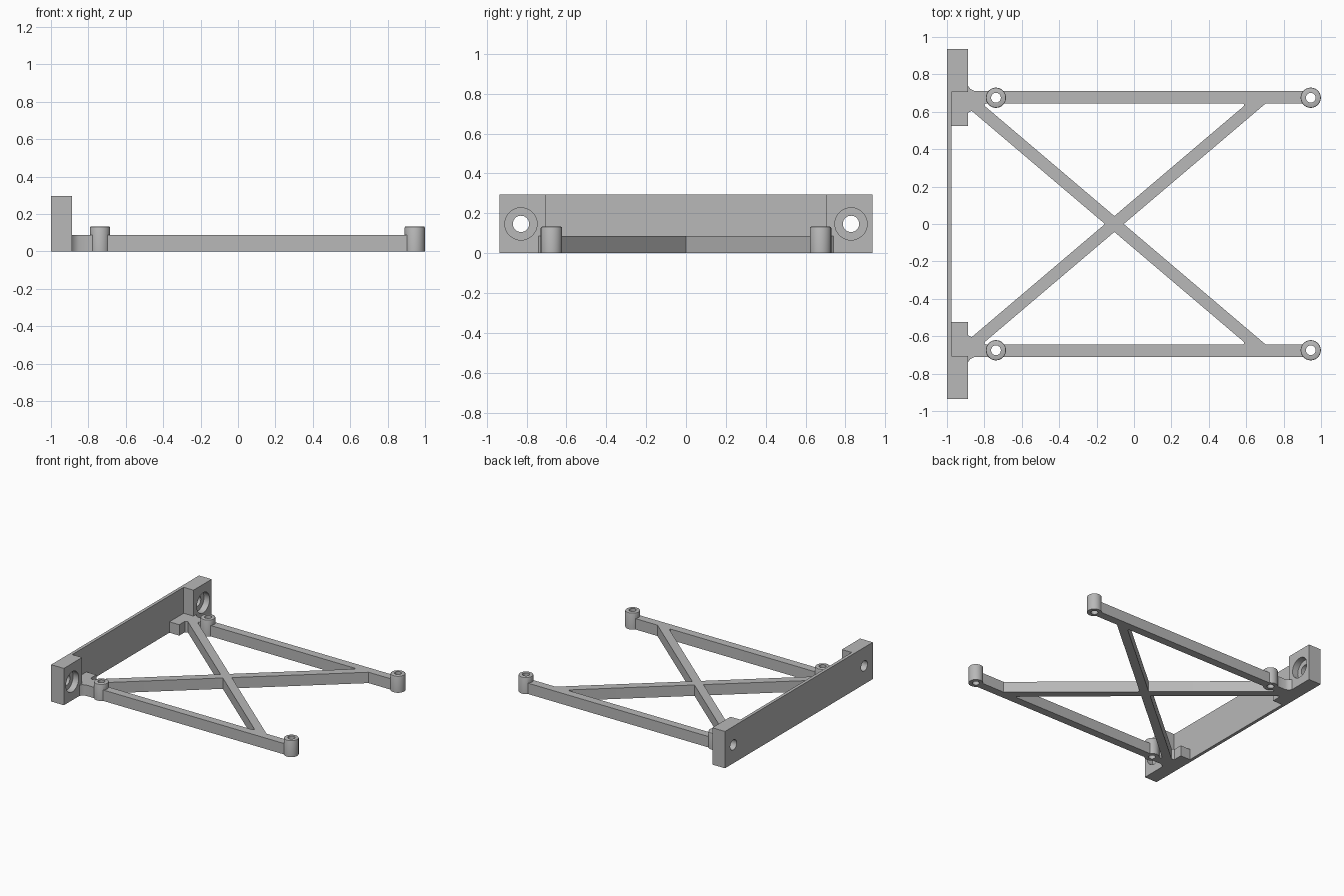
import bpy
import bmesh
from mathutils import Matrix

if "Cube" in bpy.data.objects:
    bpy.data.objects.remove(bpy.data.objects["Cube"], do_unlink=True)

grey = bpy.data.materials.new("plain grey")
grey.use_nodes = True
GREY = (0.48, 0.48, 0.48, 1)
grey.diffuse_color = GREY
grey.node_tree.nodes["Principled BSDF"].inputs["Base Color"].default_value = GREY

WALL_H, FRAME_H, BOSS_H = 0.295, 0.087, 0.133
RAIL_IN, RAIL_OUT = 0.645, 0.71
CROSS_X, SLOPE = -0.105, 0.849


def make(name, bm):
    bmesh.ops.recalc_face_normals(bm, faces=bm.faces)
    mesh = bpy.data.meshes.new(name)
    bm.to_mesh(mesh)
    bm.free()
    mesh.materials.append(grey)
    obj = bpy.data.objects.new(name, mesh)
    bpy.context.collection.objects.link(obj)
    return obj


def prism(name, points, z0, z1, rounded=()):
    """Extrude an outline upward, rounding the listed corners."""
    bm = bmesh.new()
    verts = [bm.verts.new((x, y, z0)) for x, y in points]
    corners = [verts[i].co.copy() for i in rounded]
    face = bm.faces.new(verts)
    new = bmesh.ops.extrude_face_region(bm, geom=[face])["geom"]
    bmesh.ops.translate(bm, vec=(0, 0, z1 - z0),
                        verts=[v for v in new if isinstance(v, bmesh.types.BMVert)])
    edges = [e for e in bm.edges if abs(e.verts[0].co.z - e.verts[1].co.z) > 0.01
             and any((e.verts[0].co - c).xy.length < 1e-4 for c in corners)]
    if edges:
        bmesh.ops.bevel(bm, geom=edges, offset=0.03, segments=5, profile=0.5,
                        affect='EDGES')
    return make(name, bm)


def cylinder(name, radius, depth, centre, axis='Z', bevel=0):
    bm = bmesh.new()
    bmesh.ops.create_cone(bm, cap_ends=True, segments=40, radius1=radius,
                          radius2=radius, depth=depth)
    if bevel:
        rim = [e for e in bm.edges if all(v.co.z > 0 for v in e.verts)]
        bmesh.ops.bevel(bm, geom=rim, offset=bevel, segments=2, profile=0.5,
                        affect='EDGES')
    turn = Matrix.Rotation(1.5707963, 4, 'Y') if axis == 'X' else Matrix()
    bm.transform(Matrix.Translation(centre) @ turn)
    return make(name, bm)


def combine(base, parts, operation):
    """Apply boolean operations and remove the helper parts."""
    for part in parts:
        mod = base.modifiers.new("shape", 'BOOLEAN')
        mod.operation, mod.solver, mod.object = operation, 'EXACT', part
    graph = bpy.context.evaluated_depsgraph_get()
    mesh = bpy.data.meshes.new_from_object(base.evaluated_get(graph))
    base.modifiers.clear()
    base.data = mesh
    for part in parts:
        part.hide_render = True
        bpy.data.objects.remove(part, do_unlink=True)


def mirrored(half):
    return half + [(x, -y) for x, y in reversed(half)]


# Thin wall with a thick mounting block at each end
wall = prism("mounting_wall", mirrored([(-1, 0.935), (-0.888, 0.935),
             (-0.888, 0.705), (-0.975, 0.705)]), 0, WALL_H)
holes = []
for side in (-1, 1):
    holes.append(cylinder("screw_hole", 0.041, 0.5, (-0.95, side * 0.828, 0.147), 'X'))
    holes.append(cylinder("counterbore", 0.081, 0.1, (-0.888, side * 0.828, 0.147), 'X'))
combine(wall, holes, 'DIFFERENCE')

# Flat frame outline, with the openings between rails and diagonals cut out
frame = prism("cross_frame", mirrored([(-0.975, 0.705), (-0.888, 0.705),
              (-0.888, 0.74), (-0.875, 0.722), (-0.85, RAIL_OUT),
              (0.94, RAIL_OUT)]), 0, FRAME_H)
half_x = 0.05
half_y = half_x * SLOPE
reach = (RAIL_IN - half_y) / SLOPE
openings = []
for side in (-1, 1):
    openings.append(prism("side_opening", [(CROSS_X, side * half_y),
                    (CROSS_X + reach, side * RAIL_IN),
                    (CROSS_X - reach, side * RAIL_IN)], -0.1, 0.2, rounded=(1, 2)))
tip = CROSS_X + half_x + RAIL_IN / SLOPE
right = [(tip, RAIL_IN), (1.1, RAIL_IN)]
openings.append(prism("end_opening", [(CROSS_X + half_x, 0)] + right[:]
                + [(x, -y) for x, y in reversed(right)], -0.1, 0.2))
left = [(-0.868, 0.605), (-0.888, 0.595), (-0.888, 0.525), (-1.1, 0.525)]
openings.append(prism("wall_opening", [(CROSS_X - half_x, 0)] + left
                + [(x, -y) for x, y in reversed(left)], -0.1, 0.2))
combine(frame, openings, 'DIFFERENCE')

# Four screw bosses on the rails
bosses, bores = [], []
for x in (-0.738, 0.945):
    for side in (-1, 1):
        centre = (x, side * 0.675, BOSS_H / 2)
        bosses.append(cylinder("boss", 0.054, BOSS_H, centre, bevel=0.006))
        bores.append(cylinder("bore", 0.026, 0.5, centre))
combine(frame, bosses, 'UNION')
combine(frame, bores, 'DIFFERENCE')

# Smooth round surfaces, keeping the hard edges
for obj in (wall, frame):
    bpy.ops.object.select_all(action='DESELECT')
    obj.select_set(True)
    bpy.context.view_layer.objects.active = obj
    bpy.ops.object.shade_smooth_by_angle(angle=0.52)
